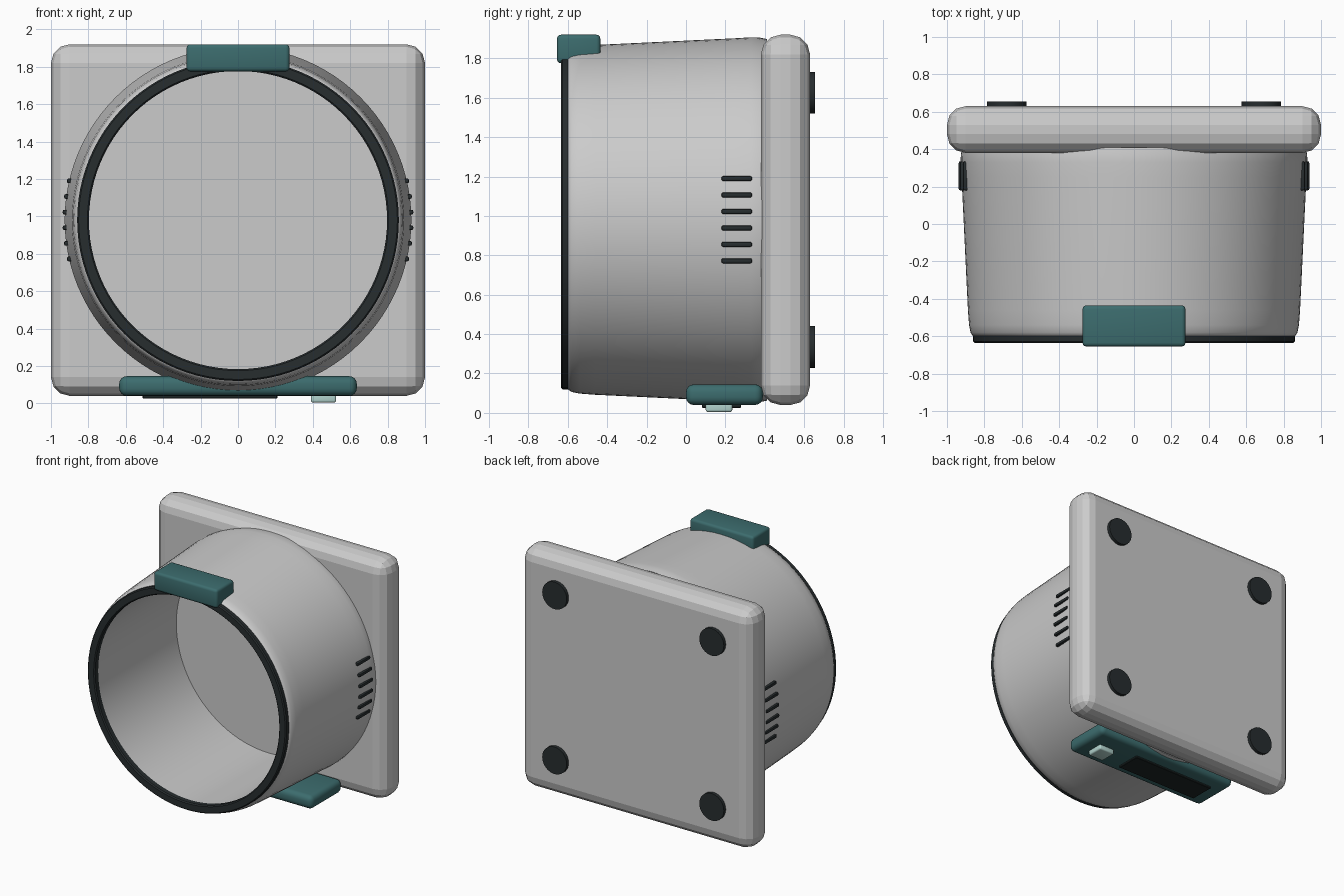
import bpy, bmesh, math
from mathutils import Vector, Matrix

if "Cube" in bpy.data.objects:
    bpy.data.objects.remove(bpy.data.objects["Cube"])

CZ = 0.98  # height of the drum axis


def material(name, rgb):
    m = bpy.data.materials.new(name)
    m.diffuse_color = (*rgb, 1)
    m.use_nodes = True
    m.node_tree.nodes["Principled BSDF"].inputs["Base Color"].default_value = m.diffuse_color
    return m


TEAL = material("teal", (0.045, 0.15, 0.155))
DARK = material("dark_rubber", (0.02, 0.026, 0.028))
SCREEN = material("screen_black", (0.012, 0.018, 0.018))
MINT = material("pale_mint", (0.45, 0.66, 0.62))


def finish(name, bm, mat=None, smooth=True):
    bmesh.ops.recalc_face_normals(bm, faces=bm.faces)
    me = bpy.data.meshes.new(name)
    bm.to_mesh(me)
    bm.free()
    ob = bpy.data.objects.new(name, me)
    bpy.context.collection.objects.link(ob)
    if mat:
        me.materials.append(mat)
    if smooth:
        bpy.ops.object.select_all(action='DESELECT')
        ob.select_set(True)
        bpy.context.view_layer.objects.active = ob
        bpy.ops.object.shade_smooth_by_angle(angle=math.radians(35))
    return ob


def box(name, x, y, z, bevel, segs, mat=None, smooth=True):
    """Rounded box from (min, max) ranges."""
    bm = bmesh.new()
    size = [b - a for a, b in (x, y, z)]
    mid = [(a + b) / 2 for a, b in (x, y, z)]
    bmesh.ops.create_cube(bm, size=1,
                          matrix=Matrix.Translation(mid) @ Matrix.Diagonal((*size, 1)))
    if bevel:
        bmesh.ops.bevel(bm, geom=bm.edges[:], offset=bevel, segments=segs,
                        profile=0.5, affect='EDGES')
    return finish(name, bm, mat, smooth)


def lathe(name, profile, mat=None, n=96):
    """Revolve a closed (radius, y) profile about the drum axis."""
    bm = bmesh.new()
    rings = []
    for i in range(n):
        a = 2 * math.pi * i / n
        rings.append([bm.verts.new((r * math.cos(a), y, CZ + r * math.sin(a)))
                      for r, y in profile])
    k = len(profile)
    for i in range(n):
        p, q = rings[i], rings[(i + 1) % n]
        for j in range(k):
            bm.faces.new((p[j], q[j], q[(j + 1) % k], p[(j + 1) % k]))
    return finish(name, bm, mat)


# Square base plate
box("base_plate", (-1, 1), (0.38, 0.63), (0.04, 1.92), 0.1, 3, smooth=False)

# Hollow tapered drum, open at the front
lathe("drum_body", [(0.80, 0.41), (0.80, -0.605), (0.845, -0.605), (0.862, -0.598),
                    (0.874, -0.58), (0.882, -0.54), (0.888, -0.46), (0.922, 0.25),
                    (0.927, 0.33), (0.926, 0.37), (0.918, 0.41)])

# Rubber seal round the opening
lathe("rim_seal", [(0.797, -0.59), (0.797, -0.627), (0.805, -0.635), (0.852, -0.635),
                   (0.86, -0.627), (0.86, -0.59)], DARK)

# Latch over the rim
box("lid_latch", (-0.275, 0.275), (-0.655, -0.435), (1.775, 1.92), 0.02, 3, TEAL)

# Control panel with screen and button
box("control_panel", (-0.635, 0.635), (0.0, 0.39), (0.04, 0.145), 0.04, 4, TEAL)
box("display_screen", (-0.51, 0.21), (0.08, 0.28), (0.025, 0.06), 0.004, 1, SCREEN)
box("control_button", (0.39, 0.525), (0.1, 0.235), (0.004, 0.06), 0.012, 3, MINT)

# Cooling slots on both sides
for side, tag in ((1, "right"), (-1, "left")):
    for i in range(6):
        z = 0.772 + i * 0.0835
        r = math.sqrt(0.938 ** 2 - (z - CZ) ** 2)
        xs = sorted((side * (r - 0.035), side * r))
        box(f"vent_slot_{tag}_{i + 1}", xs, (0.18, 0.335), (z - 0.0125, z + 0.0125),
            0.008, 2, DARK)

# Round feet on the back of the plate
for i, (x, z) in enumerate([(sx * 0.68, zz) for sx in (-1, 1) for zz in (0.335, 1.625)]):
    bm = bmesh.new()
    bmesh.ops.create_cone(bm, cap_ends=True, segments=32, radius1=0.106, radius2=0.106,
                          depth=0.055, matrix=Matrix.Translation((x, 0.6275, z))
                          @ Matrix.Rotation(math.pi / 2, 4, 'X'))
    finish(f"foot_{i + 1}", bm, DARK)
